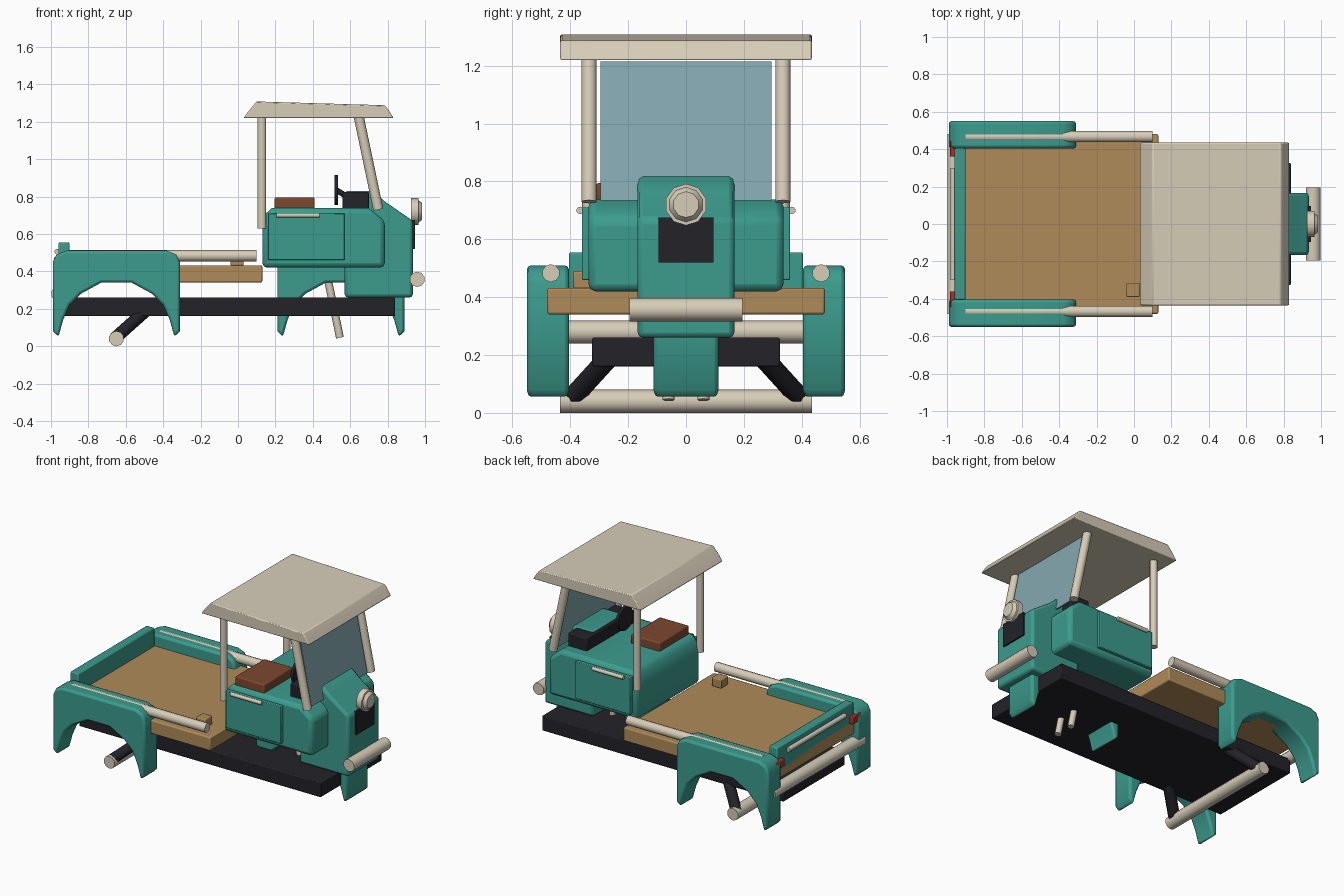
import bpy, bmesh, math
from mathutils import Vector

if "Cube" in bpy.data.objects:
    bpy.data.objects.remove(bpy.data.objects["Cube"], do_unlink=True)


def material(name, rgb):
    m = bpy.data.materials.new(name)
    m.use_nodes = True
    m.diffuse_color = (*rgb, 1)
    bsdf = next(n for n in m.node_tree.nodes if n.type == "BSDF_PRINCIPLED")
    bsdf.inputs["Base Color"].default_value = (*rgb, 1)
    bsdf.inputs["Roughness"].default_value = 0.7
    return m


TEAL = material("teal paint", (0.045, 0.33, 0.27))
CREAM = material("cream paint", (0.68, 0.61, 0.48))
WOOD = material("tan wood", (0.43, 0.26, 0.1))
BLACK = material("black rubber", (0.016, 0.016, 0.022))
LEATHER = material("brown leather", (0.2, 0.065, 0.028))
RED = material("red lamp", (0.42, 0.03, 0.02))
GLASS = material("blue grey glass", (0.23, 0.39, 0.43))


def finish(name, bm, mat, bevel=0.0, segments=2):
    bmesh.ops.recalc_face_normals(bm, faces=bm.faces)
    mesh = bpy.data.meshes.new(name)
    bm.to_mesh(mesh)
    bm.free()
    mesh.materials.append(mat)
    ob = bpy.data.objects.new(name, mesh)
    bpy.context.collection.objects.link(ob)
    if bevel:
        mod = ob.modifiers.new("soft edges", "BEVEL")
        mod.width = bevel
        mod.segments = segments
        mod.limit_method = "ANGLE"
        mod.angle_limit = math.radians(50)
    bpy.ops.object.select_all(action="DESELECT")
    ob.select_set(True)
    bpy.context.view_layer.objects.active = ob
    bpy.ops.object.shade_smooth_by_angle(angle=math.radians(48))
    return ob


def prism(name, profile, y0, y1, mat, bevel=0.0):
    """Extrude an x-z profile from y0 to y1."""
    bm = bmesh.new()
    face = bm.faces.new([bm.verts.new((x, y0, z)) for x, z in profile])
    out = bmesh.ops.extrude_face_region(bm, geom=[face])
    verts = [v for v in out["geom"] if isinstance(v, bmesh.types.BMVert)]
    bmesh.ops.translate(bm, verts=verts, vec=(0, y1 - y0, 0))
    return finish(name, bm, mat, bevel)


def box(name, x, y, z, mat, bevel=0.0):
    """Box from (min, max) ranges."""
    profile = [(x[0], z[0]), (x[1], z[0]), (x[1], z[1]), (x[0], z[1])]
    return prism(name, profile, y[0], y[1], mat, bevel)


def rod(name, a, b, radius, mat, sides=10, end=None, bevel=0.0):
    """Cylinder or cone between two points."""
    a, b = Vector(a), Vector(b)
    bm = bmesh.new()
    bmesh.ops.create_cone(bm, cap_ends=True, segments=sides, radius1=radius,
                          radius2=end or radius, depth=(b - a).length)
    turn = (b - a).to_track_quat("Z", "Y").to_matrix()
    bmesh.ops.rotate(bm, verts=bm.verts, matrix=turn)
    bmesh.ops.translate(bm, verts=bm.verts, vec=(a + b) / 2)
    return finish(name, bm, mat, bevel)


# Chassis and load bed
box("chassis", (-0.95, 0.84), (-0.325, 0.325), (0.16, 0.26), BLACK, 0.006)
box("load_bed", (-0.96, 0.13), (-0.48, 0.48), (0.34, 0.432), WOOD, 0.008)
box("bed_block", (-0.04, 0.03), (-0.39, -0.315), (0.43, 0.49), WOOD, 0.006)
box("tailgate", (-0.96, -0.9), (-0.405, 0.405), (0.39, 0.555), TEAL, 0.008)
rod("tailgate_bar", (-0.965, -0.3, 0.505), (-0.965, 0.3, 0.505), 0.016, CREAM)
rod("rear_bumper", (-0.96, -0.48, 0.28), (-0.96, 0.48, 0.28), 0.04, CREAM)

# Arched mudguards, one shape reused three times
ARCH = [(-0.34, 0.08), (-0.34, 0.45), (-0.32, 0.49), (-0.27, 0.51), (0.27, 0.51),
        (0.32, 0.49), (0.34, 0.45), (0.34, 0.08), (0.31, 0.05), (0.285, 0.14),
        (0.25, 0.22), (0.19, 0.28), (0.08, 0.34), (-0.08, 0.34), (-0.19, 0.28),
        (-0.25, 0.22), (-0.285, 0.14), (-0.31, 0.05)]


def mudguard(name, cx, y0, y1):
    prism(name, [(cx + x, z) for x, z in ARCH], y0, y1, TEAL, 0.014)


mudguard("front_mudguard", 0.55, -0.112, 0.112)

# Cab body and nose
prism("cab_body", [(0.13, 0.42), (0.785, 0.42), (0.785, 0.67), (0.7, 0.738),
                   (0.18, 0.738), (0.15, 0.71), (0.13, 0.63)],
      -0.337, 0.337, TEAL, 0.025)
prism("nose", [(0.57, 0.26), (0.935, 0.26), (0.935, 0.67), (0.79, 0.77),
               (0.72, 0.83), (0.57, 0.83)], -0.167, 0.167, TEAL, 0.018)
box("grille", (0.93, 0.945), (-0.095, 0.095), (0.52, 0.675), BLACK)
rod("headlight_rim", (0.925, 0, 0.72), (0.965, 0, 0.72), 0.072, CREAM, 10)
rod("headlight_lens", (0.965, 0, 0.72), (0.985, 0, 0.72), 0.06, CREAM, 10, 0.045)
rod("front_bumper", (0.958, -0.195, 0.357), (0.958, 0.195, 0.357), 0.041, CREAM)

# Cab interior
box("dashboard", (0.56, 0.7), (-0.25, 0.25), (0.73, 0.825), BLACK, 0.008)
rod("steering_wheel", (0.515, -0.1, 0.835), (0.535, -0.1, 0.835), 0.08, BLACK, 12)
rod("steering_column", (0.525, -0.1, 0.835), (0.6, -0.1, 0.79), 0.015, BLACK, 8)
box("seat", (0.195, 0.41), (-0.31, 0.0), (0.71, 0.795), LEATHER, 0.008)

# Roof and windscreen
prism("roof", [(0.03, 1.22), (0.06, 1.262), (0.1, 1.308), (0.785, 1.288),
               (0.805, 1.262), (0.832, 1.22)], -0.435, 0.435, CREAM, 0.006)
prism("windscreen", [(0.742, 0.735), (0.752, 0.735), (0.655, 1.215), (0.645, 1.215)],
      -0.295, 0.295, GLASS)

# Parts found on both sides
for side, s in (("right", -1), ("left", 1)):
    y0, y1 = sorted((s * 0.405, s * 0.55))
    mudguard(side + "_rear_mudguard", -0.65, y0, y1)
    rod(side + "_bed_rail", (-0.9, s * 0.467, 0.483), (0.1, s * 0.467, 0.483), 0.031, CREAM)
    y0, y1 = sorted((s * 0.33, s * 0.36))
    box(side + "_door", (0.16, 0.57), (y0, y1), (0.46, 0.71), TEAL, 0.004)
    rod(side + "_door_handle", (0.205, s * 0.366, 0.7), (0.435, s * 0.366, 0.7), 0.013, CREAM)
    rod(side + "_rear_pillar", (0.128, s * 0.335, 0.63), (0.128, s * 0.335, 1.23), 0.024, CREAM)
    rod(side + "_front_pillar", (0.75, s * 0.335, 0.73), (0.645, s * 0.335, 1.23), 0.027, CREAM)
    y0, y1 = sorted((s * 0.36, s * 0.445))
    box(side + "_tail_lamp", (-0.985, -0.955), (y0, y1), (0.425, 0.475), RED, 0.005)
    rod(side + "_swing_arm", (-0.47, s * 0.25, 0.21), (-0.655, s * 0.4, 0.045), 0.036, BLACK, 8)
    rod(side + "_fork_leg", (0.48, s * 0.06, 0.36), (0.545, s * 0.06, 0.045), 0.021, CREAM, 8)

rod("rear_axle", (-0.65, -0.435, 0.04), (-0.65, 0.435, 0.04), 0.041, CREAM)
